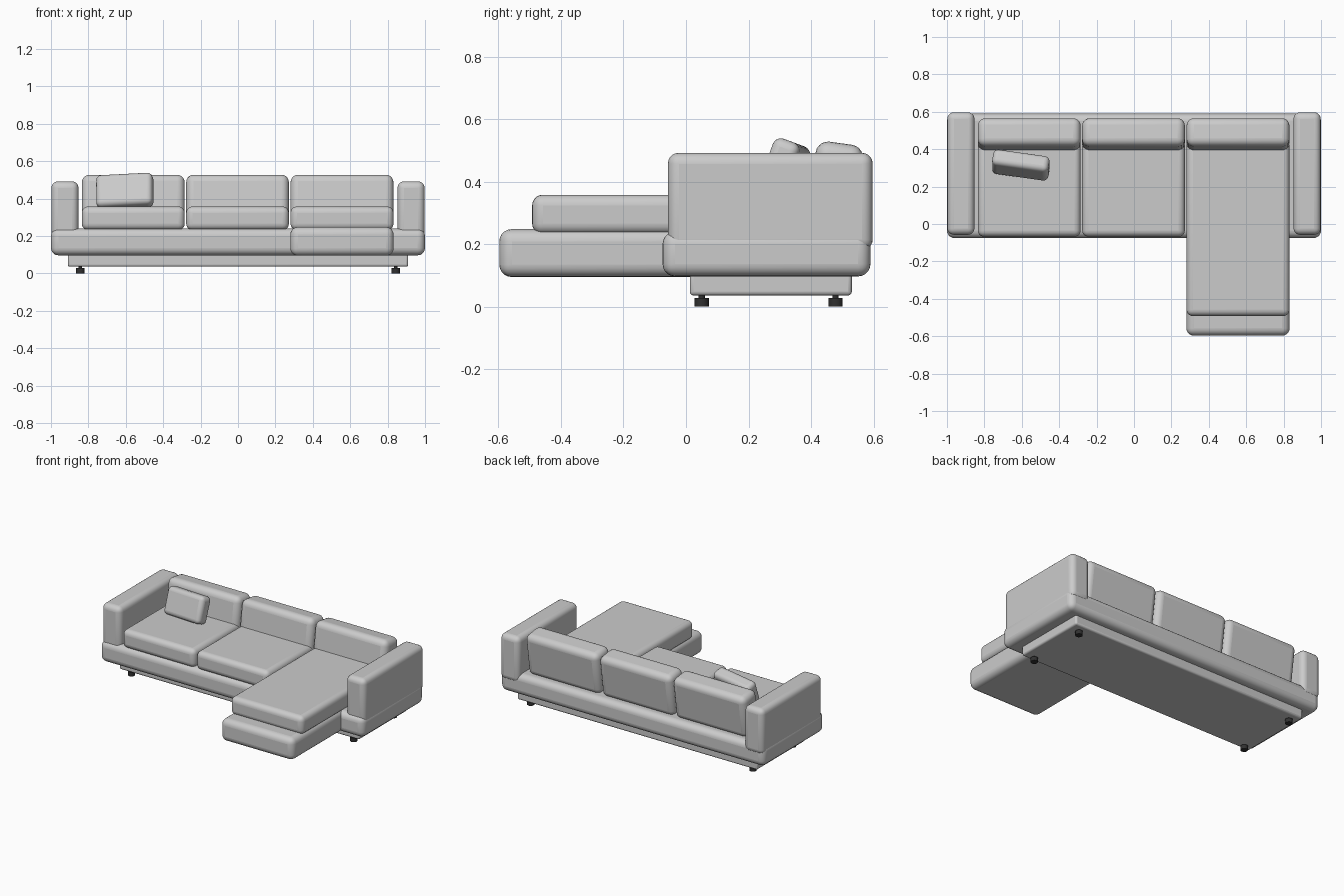
import bpy
from math import radians

if "Cube" in bpy.data.objects:
    bpy.data.objects.remove(bpy.data.objects["Cube"])


def soft_box(name, x, y, z, r, rot=(0, 0, 0), segs=5):
    """Rounded box from (min, max) extents, optionally tilted about its centre."""
    bpy.ops.mesh.primitive_cube_add(size=1)
    ob = bpy.context.object
    ob.name = name
    ob.scale = [b - a for a, b in (x, y, z)]
    bpy.ops.object.transform_apply(location=False, rotation=False, scale=True)
    ob.location = [(a + b) / 2 for a, b in (x, y, z)]
    ob.rotation_euler = [radians(a) for a in rot]
    bev = ob.modifiers.new("round", 'BEVEL')
    bev.width = r
    bev.segments = segs
    bpy.ops.object.shade_smooth_by_angle(angle=radians(40))
    return ob


# Upholstered base, chaise extension and recessed plinth
soft_box("base", (-1, 1), (-0.075, 0.59), (0.097, 0.24), 0.04)
soft_box("chaise_base", (0.28, 0.832), (-0.597, 0.1), (0.095, 0.248), 0.04)
soft_box("plinth", (-0.91, 0.91), (0.012, 0.53), (0.036, 0.12), 0.012, segs=3)

# Arms
for s, side in ((-1, "left"), (1, "right")):
    xs = sorted((s * 0.853, s * 0.998))
    soft_box(side + "_arm", xs, (-0.058, 0.597), (0.18, 0.492), 0.035)

# Seat and back cushions
spans = [(-0.835, -0.285), (-0.277, 0.272), (0.281, 0.831)]
for i, xs in enumerate(spans):
    chaise = i == 2
    front = -0.492 if chaise else -0.068
    name = "chaise_seat" if chaise else "seat_%d" % (i + 1)
    soft_box(name, xs, (front, 0.45), (0.232, 0.358), 0.034)
    soft_box("back_cushion_%d" % (i + 1), xs, (0.399, 0.551), (0.232, 0.524), 0.04, (-8, 0, 0))

# Loose throw pillow leaning back
soft_box("pillow", (-0.757, -0.453), (0.27, 0.36), (0.35, 0.53), 0.028, (-20, -3, -8))

# Feet: dark discs with short stems
dark = bpy.data.materials.new("dark_foot")
dark.diffuse_color = (0.03, 0.03, 0.03, 1)
dark.use_nodes = True
dark.node_tree.nodes["Principled BSDF"].inputs["Base Color"].default_value = dark.diffuse_color
for x in (-0.843, 0.843):
    for y in (0.05, 0.478):
        for name, r, z0, z1 in (("foot", 0.023, 0, 0.028), ("foot_stem", 0.01, 0.02, 0.045)):
            bpy.ops.mesh.primitive_cylinder_add(vertices=24, radius=r, depth=z1 - z0,
                                                location=(x, y, (z0 + z1) / 2))
            ob = bpy.context.object
            ob.name = name
            ob.data.materials.append(dark)
            bpy.ops.object.shade_smooth_by_angle(angle=radians(40))
